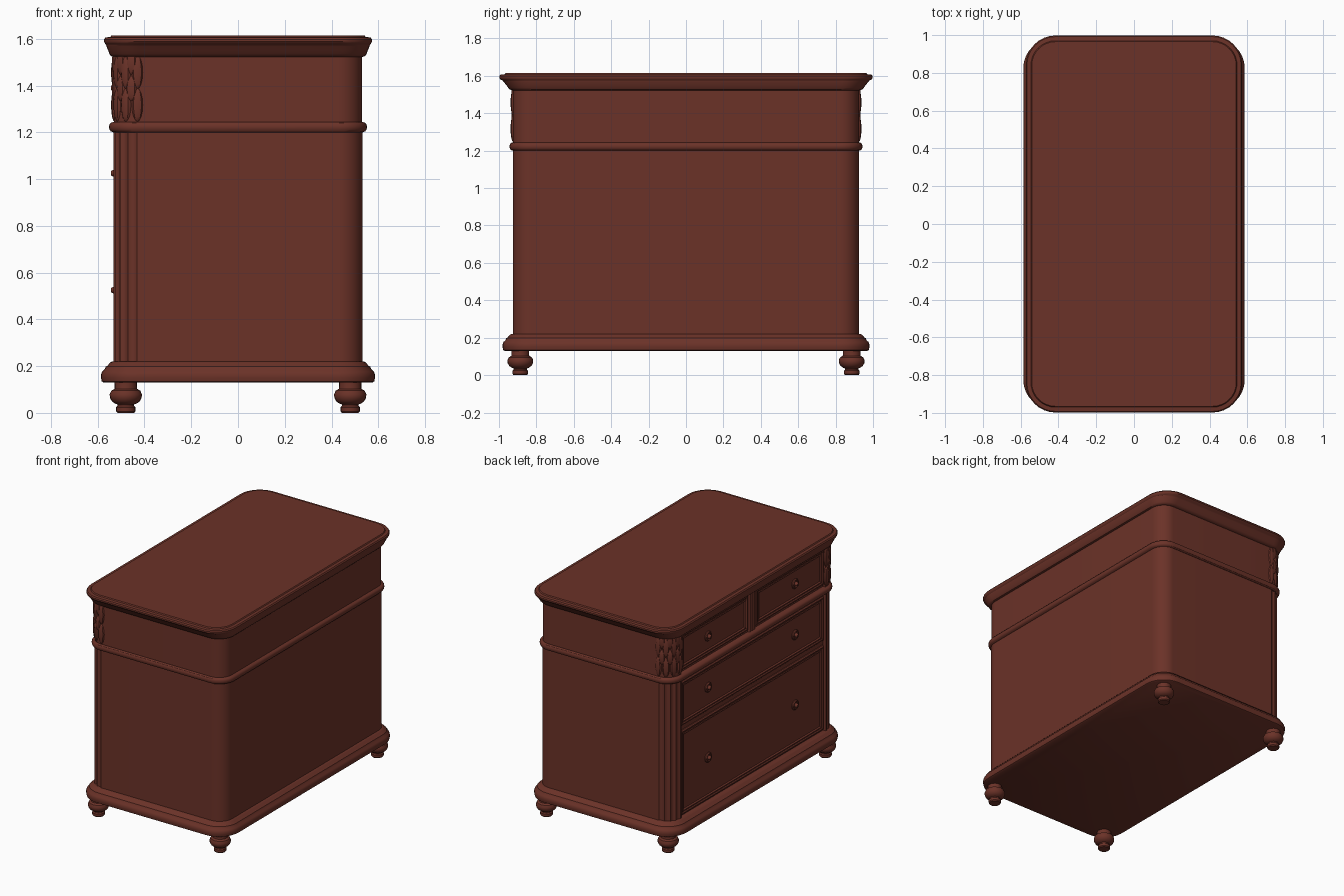
import bpy, bmesh, math
from mathutils import Matrix, Vector

if "Cube" in bpy.data.objects:
    bpy.data.objects.remove(bpy.data.objects["Cube"])

wood = bpy.data.materials.new("red_brown_wood")
wood.diffuse_color = (0.147, 0.032, 0.021, 1)
wood.use_nodes = True
wood.node_tree.nodes["Principled BSDF"].inputs["Base Color"].default_value = wood.diffuse_color


def finish(bm, name):
    bmesh.ops.recalc_face_normals(bm, faces=bm.faces)
    me = bpy.data.meshes.new(name)
    bm.to_mesh(me)
    bm.free()
    me.materials.append(wood)
    ob = bpy.data.objects.new(name, me)
    bpy.context.collection.objects.link(ob)
    return ob


def loft(name, rings):
    """Skin a stack of closed rings and cap both ends."""
    bm = bmesh.new()
    rows = [[bm.verts.new(p) for p in ring] for ring in rings]
    n = len(rows[0])
    for a, b in zip(rows, rows[1:]):
        for i in range(n):
            j = (i + 1) % n
            bm.faces.new((a[i], a[j], b[j], b[i]))
    bm.faces.new(rows[0])
    bm.faces.new(rows[-1])
    return finish(bm, name)


def outline(hx, hy, r, z, n=8, flute=0.0, recess=0.0):
    """Rounded rectangle; the two -x corners may be fluted, the -x side set back."""
    pts = []
    for k, (sx, sy) in enumerate([(1, 1), (-1, 1), (-1, -1), (1, -1)]):
        cx, cy = sx * (hx - r), sy * (hy - r)
        if recess and k == 2:
            pts.append((-hx + recess, cy + 0.012, z))
            pts.append((-hx, cy + 0.011, z))
        for i in range(n + 1):
            a = math.pi / 2 * (k + i / n)
            rr = r - (flute * math.sin(math.pi * (i % 6) / 6) if sx < 0 else 0)
            pts.append((cx + rr * math.cos(a), cy + rr * math.sin(a), z))
        if recess and k == 1:
            pts.append((-hx, cy - 0.011, z))
            pts.append((-hx + recess, cy - 0.012, z))
    return pts


def moulding(name, profile):
    """Profile points are (extra x, extra y, z) around the cabinet body."""
    return loft(name, [outline(0.53 + dx, 0.925 + dy, 0.1 + (dx + dy) / 2, z)
                       for dx, dy, z in profile])


def lathe(name, profile, loc, axis="Z", n=20):
    rings = []
    for r, h in profile:
        ring = []
        for i in range(n):
            a = math.tau * i / n
            u, v = r * math.cos(a), r * math.sin(a)
            p = (u, v, h) if axis == "Z" else (-h, u, v)
            ring.append(Vector(p) + Vector(loc))
        rings.append(ring)
    return loft(name, rings)


# Cabinet body: fluted lower part, plain upper part
loft("lower_cabinet", [outline(0.533, 0.925, 0.1, z, 24, 0.009, 0.022) for z in (0.2, 1.21)])
loft("upper_cabinet", [outline(0.53, 0.925, 0.1, z, 12, 0, 0.019) for z in (1.23, 1.55)])

# Plinth, waist band and top
moulding("plinth", [(0.045, 0.045, 0.13), (0.053, 0.053, 0.135), (0.056, 0.056, 0.15),
                    (0.056, 0.056, 0.165), (0.05, 0.05, 0.178), (0.04, 0.04, 0.187),
                    (0.036, 0.036, 0.198), (0.028, 0.028, 0.202), (0.018, 0.018, 0.215),
                    (0.008, 0.008, 0.22)])
band = [(0.005, 1.2)] + [(0.008 + 0.014 * math.sin(math.pi * i / 6), 1.2225 - 0.0205 * math.cos(math.pi * i / 6))
                         for i in range(7)] + [(0.005, 1.245)]
moulding("waist_band", [(d, d * 0.85, z) for d, z in band])
moulding("top_moulding", [(0.003, 0.003, 1.523), (0.013, 0.015, 1.526), (0.02, 0.025, 1.535),
                          (0.025, 0.035, 1.55), (0.033, 0.05, 1.568), (0.034, 0.055, 1.575),
                          (0.039, 0.067, 1.58), (0.043, 0.073, 1.588), (0.043, 0.073, 1.598),
                          (0.037, 0.067, 1.606), (0.016, 0.045, 1.608), (0.011, 0.04, 1.615)])

# Turned feet
foot = [(0.036, 0), (0.041, 0.006), (0.041, 0.024), (0.035, 0.03), (0.035, 0.036), (0.047, 0.04),
        (0.06, 0.05), (0.068, 0.065), (0.069, 0.08), (0.062, 0.095), (0.048, 0.103), (0.047, 0.14)]
for sx, nx in ((-1, "drawer_side"), (1, "plain_side")):
    for sy, ny in ((-1, "front"), (1, "back")):
        lathe(f"foot_{nx}_{ny}", foot, (sx * 0.48, sy * 0.886, 0))


# Drawer fronts on the -x side: raised frame with a sunk panel, and rosette knobs
def drawer(name, y0, y1, z0, z1):
    steps = [(0, -0.5), (0, -0.519), (0.006, -0.526), (0.014, -0.526), (0.019, -0.52),
             (0.025, -0.52), (0.03, -0.524), (0.036, -0.515)]
    loft(name, [[(x, y0 + i, z0 + i), (x, y1 - i, z0 + i), (x, y1 - i, z1 - i), (x, y0 + i, z1 - i)]
                for i, x in steps])


knob = [(0.035, -0.005), (0.035, 0.006), (0.03, 0.012), (0.024, 0.012), (0.019, 0.006),
        (0.015, 0.008), (0.013, 0.022), (0.009, 0.028), (0.003, 0.029)]
drawer("top_drawer_back", 0.045, 0.805, 1.262, 1.515)
drawer("top_drawer_front", -0.805, -0.045, 1.262, 1.515)
drawer("middle_drawer", -0.805, 0.805, 0.865, 1.18)
drawer("bottom_drawer", -0.805, 0.805, 0.228, 0.83)
for row, z in (("top", 1.39), ("middle", 1.025), ("bottom", 0.525)):
    for side, y in (("back", 0.49), ("front", -0.49)):
        lathe(f"{row}_knob_{side}", knob, (-0.515, y, z), "X", 16)

# Reeded post between the top drawers
for i, y in enumerate((-0.024, 0, 0.024)):
    lathe(f"post_reed_{i + 1}", [(0.012, 1.23), (0.012, 1.54)], (-0.514, y, 0), "Z", 12)

# Carved leaves on the upper drawer-side corners
for sy, side in ((-1, "front"), (1, "back")):
    bm = bmesh.new()
    tiers = [(a, z, 0.072) for a in (0, 30, 60, 90) for z in (1.317, 1.457)]
    tiers += [(a, z, 0.055) for a in (15, 45, 75) for z in (1.387, 1.5)]
    for a, z, h in tiers:
        t = math.pi - math.radians(a)
        m = (Matrix.Translation((-0.43 + 0.098 * math.cos(t), sy * (0.825 + 0.098 * math.sin(t)), z))
             @ Matrix.Rotation(sy * t, 4, "Z") @ Matrix.Diagonal((0.015, 0.024, h, 1)))
        bmesh.ops.create_uvsphere(bm, u_segments=8, v_segments=8, radius=1, matrix=m)
    finish(bm, f"carved_corner_{side}")

# Smooth shading with crisp edges
for ob in bpy.context.collection.objects:
    ob.select_set(True)
    bpy.context.view_layer.objects.active = ob
bpy.ops.object.shade_smooth_by_angle(angle=math.radians(35))
